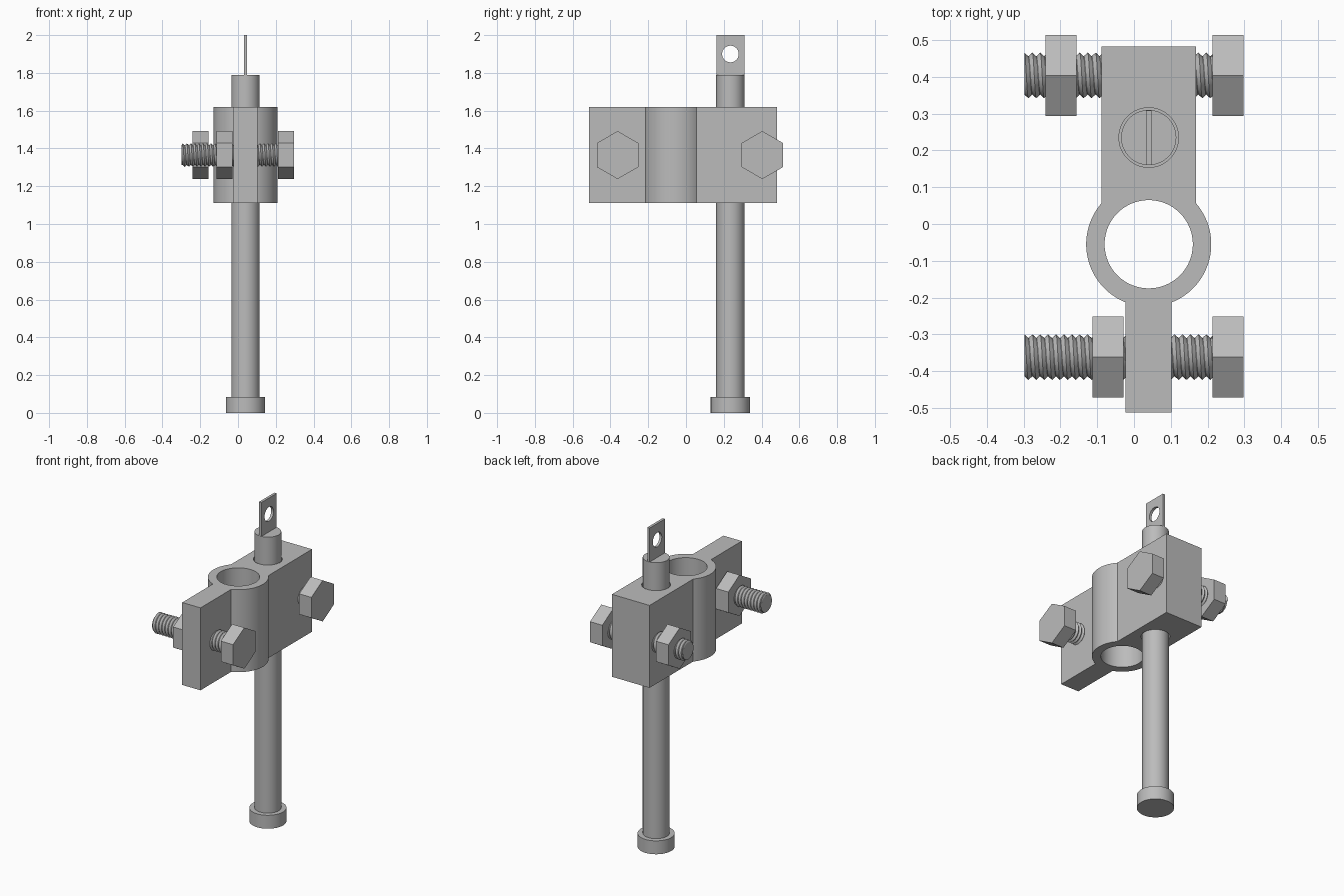
import bpy, bmesh, math
from math import cos, sin, pi, radians
from mathutils import Matrix, Vector

if "Cube" in bpy.data.objects:
    bpy.data.objects.remove(bpy.data.objects["Cube"], do_unlink=True)

steel = bpy.data.materials.new("grey steel")
steel.use_nodes = True
GREY = (0.5, 0.5, 0.5, 1)
steel.diffuse_color = GREY
steel.node_tree.nodes["Principled BSDF"].inputs["Base Color"].default_value = GREY

CX = 0.04            # shared centre line of clamp and rod
ROD_Y, RING_Y = 0.235, -0.055
BOLT_Z = 1.365


def finish(ob, name, smooth=True):
    ob.name = name
    ob.data.materials.clear()
    ob.data.materials.append(steel)
    bpy.ops.object.select_all(action='DESELECT')
    ob.select_set(True)
    bpy.context.view_layer.objects.active = ob
    if smooth:
        bpy.ops.object.shade_smooth_by_angle(angle=radians(30))
    return ob


def new_mesh(name, bm, smooth=True):
    bmesh.ops.recalc_face_normals(bm, faces=bm.faces)
    me = bpy.data.meshes.new(name)
    bm.to_mesh(me)
    bm.free()
    ob = bpy.data.objects.new(name, me)
    bpy.context.collection.objects.link(ob)
    return finish(ob, name, smooth)


def prism(bm, sides, radius, start, end, axis='Z', centre=(0, 0)):
    """Closed prism or cylinder along Z or X between two coordinates."""
    mid = (start + end) / 2
    if axis == 'Z':
        m = Matrix.Translation((*centre, mid))
    else:
        m = Matrix.Translation((mid, *centre)) @ Matrix.Rotation(pi / 2, 4, 'Y')
    bmesh.ops.create_cone(bm, cap_ends=True, segments=sides, radius1=radius,
                          radius2=radius, depth=end - start, matrix=m)


def arc(cx, cy, r, a0, a1, n=48):
    return [(cx + r * cos(a0 + (a1 - a0) * i / n),
             cy + r * sin(a0 + (a1 - a0) * i / n)) for i in range(n + 1)]


def plate(name, loops, depth, matrix):
    """Extrude an outline with holes, centred on its own plane."""
    cu = bpy.data.curves.new(name, 'CURVE')
    cu.dimensions, cu.fill_mode, cu.extrude = '2D', 'BOTH', depth / 2
    for pts in loops:
        sp = cu.splines.new('POLY')
        sp.points.add(len(pts) - 1)
        for p, (x, y) in zip(sp.points, pts):
            p.co = (x, y, 0, 1)
        sp.use_cyclic_u = True
    ob = bpy.data.objects.new(name, cu)
    bpy.context.collection.objects.link(ob)
    me = bpy.data.meshes.new_from_object(ob.evaluated_get(
        bpy.context.evaluated_depsgraph_get()))
    bpy.data.objects.remove(ob)
    bm = bmesh.new()
    bm.from_mesh(me)
    bpy.data.meshes.remove(me)
    bmesh.ops.remove_doubles(bm, verts=bm.verts, dist=1e-5)
    bm.transform(matrix)
    return new_mesh(name, bm)


# Clamp body: rear block, ring and front tab in one outline with two holes
R, BLOCK_W, TAB_W = 0.17, 0.1285, 0.0625
a_block, a_tab = math.acos(BLOCK_W / R), math.acos(TAB_W / R)
outline = [(CX + BLOCK_W, 0.483), (CX - BLOCK_W, 0.483)]
outline += arc(CX, RING_Y, R, pi - a_block, pi + a_tab)
outline += [(CX - TAB_W, -0.513), (CX + TAB_W, -0.513)]
outline += arc(CX, RING_Y, R, -a_tab, a_block)
ring_hole = arc(CX, RING_Y, 0.12, 0, 2 * pi, 64)[:-1]
rod_hole = arc(CX, ROD_Y, 0.081, 0, 2 * pi, 64)[:-1]
plate("clamp_body", [outline, ring_hole, rod_hole], 0.51,
      Matrix.Translation((0, 0, 1.365)))

# Rod with a wider foot
bm = bmesh.new()
prism(bm, 64, 0.075, 0.04, 1.79, centre=(CX, ROD_Y))
new_mesh("rod", bm)
bm = bmesh.new()
prism(bm, 64, 0.104, 0, 0.083, centre=(CX, ROD_Y))
new_mesh("rod_foot", bm)

# Eye plate on the rod top: outline in (y, z), thickness along x
axes = Matrix(((0, 0, 1, CX), (1, 0, 0, ROD_Y), (0, 1, 0, 0), (0, 0, 0, 1)))
w = 0.074
plate("eye_plate", [[(-w, 1.785), (w, 1.785), (w, 2), (-w, 2)],
                    arc(0, 1.9, 0.044, 0, 2 * pi, 48)[:-1]], 0.016, axes)


def threaded_shank(name, y, x0=-0.298, x1=0.23, pitch=0.0215, n=32):
    """Helical V thread around a solid core."""
    bm = bmesh.new()
    count = int((x1 - x0) / pitch) * n
    helix = []
    for r, shift in ((0.052, -0.5), (0.062, 0)):
        row = []
        for i in range(count + n + 1):
            t = i / n
            x = min(max(x0 + (t + shift) * pitch, x0), x1)
            row.append(bm.verts.new((x, y + r * cos(2 * pi * t),
                                     BOLT_Z + r * sin(2 * pi * t))))
        helix.append(row)
    root, crest = helix
    for i in range(count):
        bm.faces.new((root[i], root[i + 1], crest[i + 1], crest[i]))
        bm.faces.new((crest[i], crest[i + 1], root[i + n + 1], root[i + n]))
    loose = [v for v in bm.verts if not v.link_faces]
    bmesh.ops.delete(bm, geom=loose, context='VERTS')
    prism(bm, n, 0.0525, x0, x1, 'X', (y, BOLT_Z))
    new_mesh(name, bm)


# Two bolts, each with a threaded shank, hex head and hex nut
for place, y, nut_x in (("front", -0.362, -0.113), ("back", 0.404, -0.24)):
    threaded_shank(place + "_bolt_shank", y)
    for part, x in (("head", 0.213), ("nut", nut_x)):
        bm = bmesh.new()
        prism(bm, 6, 0.127, x, x + 0.084, 'X', (y, BOLT_Z))
        # turn the hexagon so that a corner points up
        top = max(v.co.z for v in bm.verts)
        if top < BOLT_Z + 0.12:
            bmesh.ops.rotate(bm, verts=bm.verts, cent=Vector((x, y, BOLT_Z)),
                             matrix=Matrix.Rotation(pi / 6, 3, 'X'))
        new_mesh(f"{place}_bolt_{part}", bm, False)
